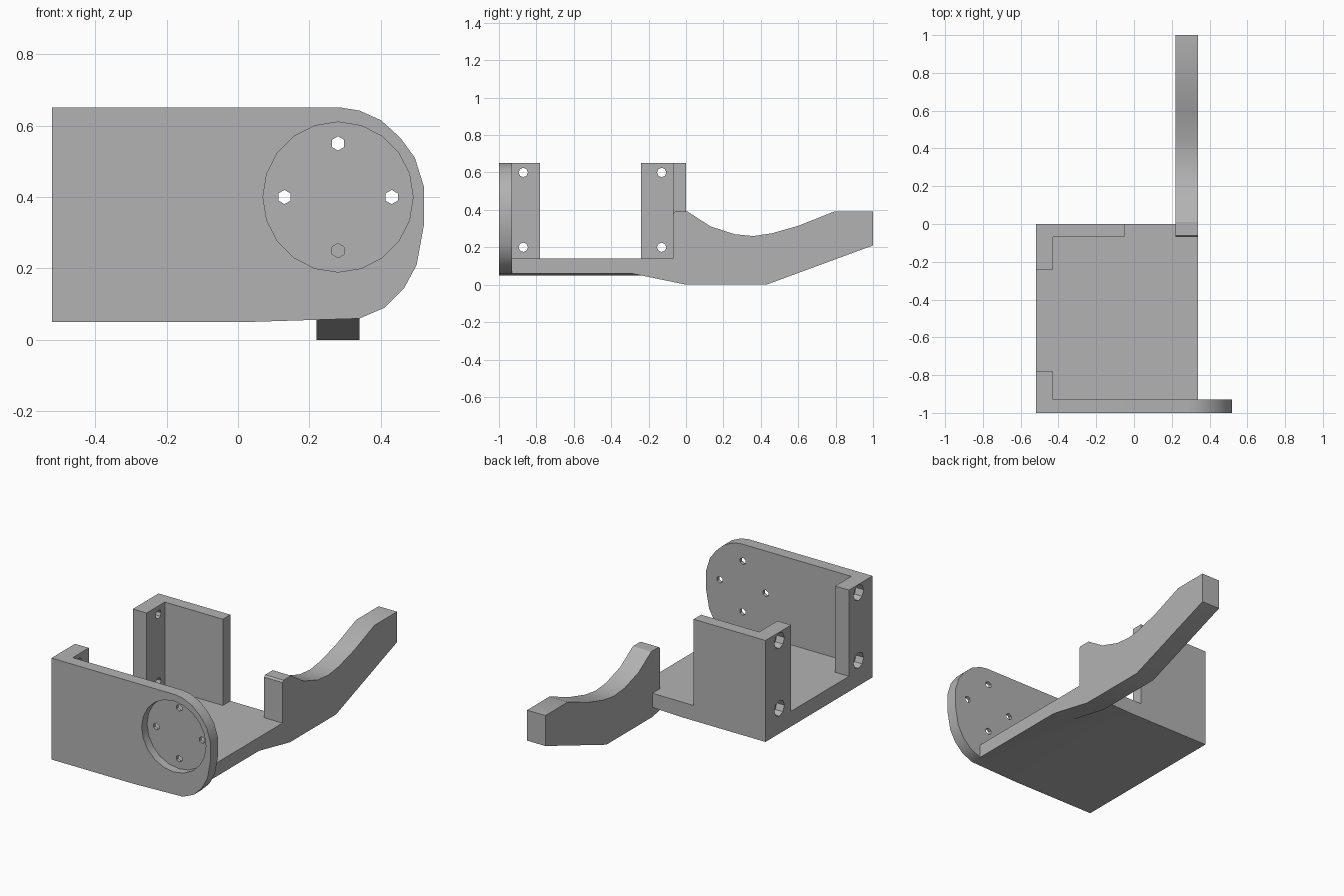
import bpy
import bmesh
from math import radians
from mathutils import Matrix, Vector

cube = bpy.data.objects.get("Cube")
if cube:
    bpy.data.objects.remove(cube, do_unlink=True)

grey = bpy.data.materials.new("plain grey")
grey.use_nodes = True
colour = (0.45, 0.45, 0.45, 1)
grey.diffuse_color = colour
grey.node_tree.nodes["Principled BSDF"].inputs["Base Color"].default_value = colour


def finish(name, bm):
    bmesh.ops.recalc_face_normals(bm, faces=bm.faces)
    mesh = bpy.data.meshes.new(name)
    bm.to_mesh(mesh)
    bm.free()
    mesh.materials.append(grey)
    obj = bpy.data.objects.new(name, mesh)
    bpy.context.collection.objects.link(obj)
    return obj


def extrude(name, points, axis, start, end):
    """Extrude an outline along x (points are y, z) or along y (points are x, z)."""
    bm = bmesh.new()
    place = (lambda a, b: (start, a, b)) if axis == "x" else (lambda a, b: (a, start, b))
    face = bm.faces.new([bm.verts.new(place(a, b)) for a, b in points])
    grown = bmesh.ops.extrude_face_region(bm, geom=[face])["geom"]
    step = Vector((end - start, 0, 0) if axis == "x" else (0, end - start, 0))
    bmesh.ops.translate(bm, vec=step, verts=[v for v in grown if isinstance(v, bmesh.types.BMVert)])
    return finish(name, bm)


def box(name, x0, x1, y0, y1, z0, z1):
    return extrude(name, [(x0, z0), (x1, z0), (x1, z1), (x0, z1)], "y", y0, y1)


def bore(name, centre, radius, length, axis, sides):
    bm = bmesh.new()
    turn = Matrix.Rotation(radians(90), 4, "Y" if axis == "x" else "X")
    bmesh.ops.create_cone(bm, cap_ends=True, segments=sides, radius1=radius, radius2=radius,
                          depth=length, matrix=Matrix.Translation(centre) @ turn)
    return finish(name, bm)


def combine(target, tool, operation):
    bpy.context.view_layer.objects.active = target
    mod = target.modifiers.new(operation.lower(), "BOOLEAN")
    mod.operation = operation
    mod.solver = "EXACT"
    mod.object = tool
    bpy.ops.object.modifier_apply(modifier=mod.name)
    bpy.data.objects.remove(tool, do_unlink=True)


# Base tray, its underside rising slightly toward the arm side
bracket = extrude("motor_bracket", [(-0.52, 0.05), (0.02, 0.05), (0.34, 0.06), (0.34, 0.14),
                                    (-0.52, 0.14)], "y", -0.97, 0)

# Front plate with a rounded end
plate = extrude("front_plate", [(-0.52, 0.05), (0.02, 0.05), (0.34, 0.06), (0.41, 0.09),
                                (0.465, 0.145), (0.5, 0.21), (0.52, 0.32), (0.52, 0.43),
                                (0.495, 0.51), (0.455, 0.565), (0.4, 0.615), (0.34, 0.642),
                                (0.29, 0.65), (-0.52, 0.65)], "y", -1, -0.93)

# Rear wall and the two mounting flanges
wall = box("rear_wall", -0.52, -0.05, -0.07, 0, 0.05, 0.65)
front_flange = box("front_flange", -0.52, -0.43, -0.97, -0.78, 0.05, 0.65)
rear_flange = box("rear_flange", -0.52, -0.43, -0.24, 0, 0.05, 0.65)

# Curved support arm
arm = extrude("support_arm", [(-0.3, 0.062), (0, 0), (0.43, 0), (1, 0.21), (1, 0.39), (0.79, 0.39),
                              (0.6, 0.315), (0.46, 0.275), (0.36, 0.26), (0.26, 0.27),
                              (0.13, 0.312), (0.01, 0.39), (-0.06, 0.39), (-0.07, 0.38),
                              (-0.07, 0.12)], "x", 0.22, 0.34)
for part in (plate, wall, front_flange, rear_flange, arm):
    combine(bracket, part, "UNION")

# Round recess with four screw holes
combine(bracket, bore("recess", (0.28, -1, 0.4), 0.21, 0.1, "y", 20), "DIFFERENCE")
for dx, dz in ((0.15, 0), (-0.15, 0), (0, 0.15), (0, -0.15)):
    combine(bracket, bore("plate_hole", (0.28 + dx, -1, 0.4 + dz), 0.02, 0.3, "y", 6), "DIFFERENCE")

# Counterbored flange holes, wide on the outer side
for y in (-0.87, -0.13):
    for z in (0.2, 0.6):
        combine(bracket, bore("flange_hole", (-0.48, y, z), 0.025, 0.3, "x", 8), "DIFFERENCE")
        combine(bracket, bore("counterbore", (-0.52, y, z), 0.047, 0.1, "x", 8), "DIFFERENCE")

bpy.ops.object.select_all(action="DESELECT")
bracket.select_set(True)
bpy.context.view_layer.objects.active = bracket
bpy.ops.object.shade_smooth_by_angle(angle=radians(30))
